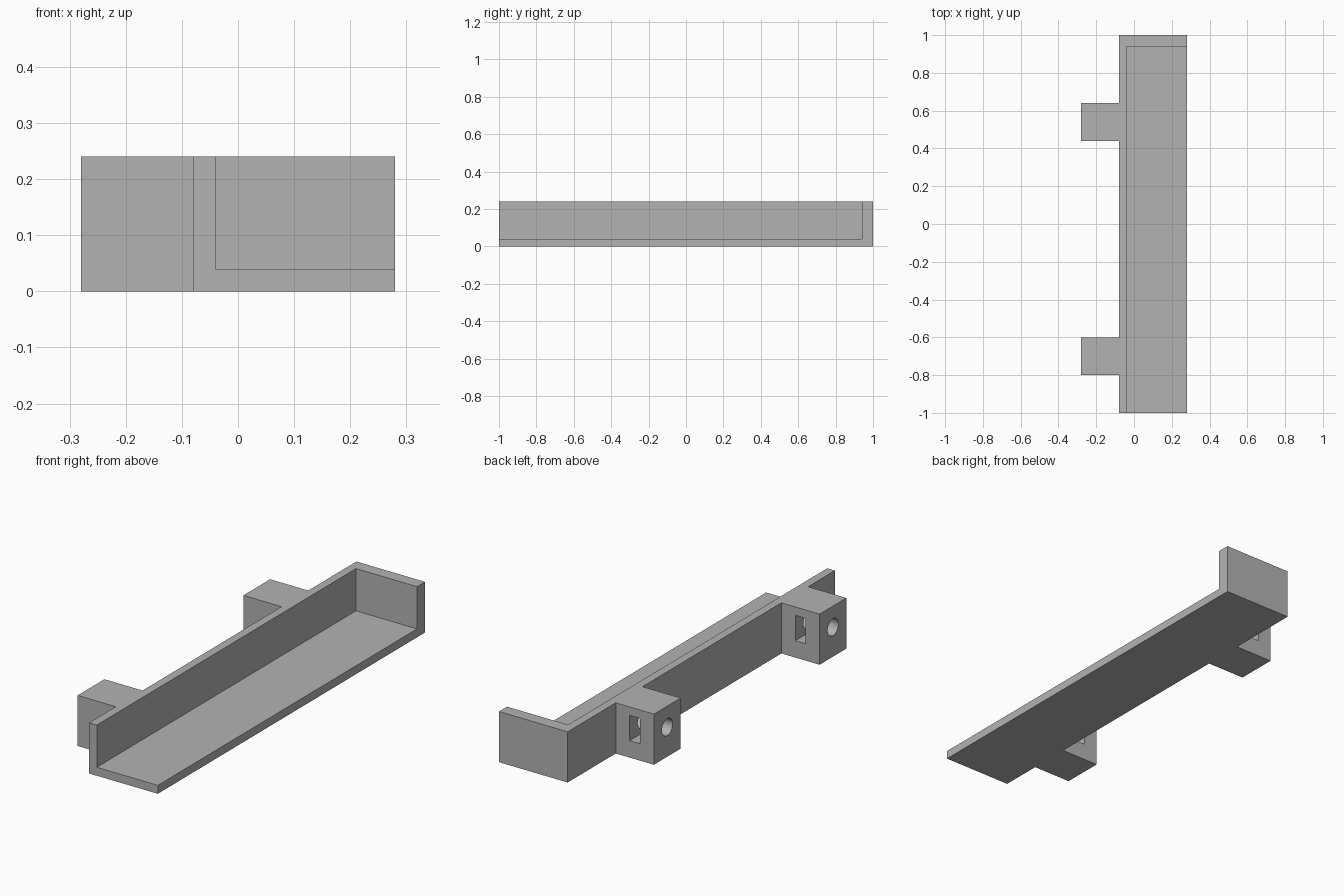
import bpy, bmesh, math
from mathutils import Matrix, Vector

cube = bpy.data.objects.get("Cube")
if cube:
    bpy.data.objects.remove(cube, do_unlink=True)

HEIGHT = 0.24
OUTER, WALL, EDGE = -0.28, -0.08, 0.28   # lug face, wall face, open edge (x)
LUGS = (-0.7, 0.54)                      # lug centres (y)
HALF = 0.1                               # half lug width
BORE_Z = 0.14

grey = bpy.data.materials.new("plain grey")
grey.use_nodes = True
grey.diffuse_color = (0.45, 0.45, 0.45, 1)
grey.node_tree.nodes["Principled BSDF"].inputs["Base Color"].default_value = (0.45, 0.45, 0.45, 1)


def add_object(name, bm):
    bmesh.ops.recalc_face_normals(bm, faces=bm.faces)
    mesh = bpy.data.meshes.new(name)
    bm.to_mesh(mesh)
    bm.free()
    mesh.materials.append(grey)
    obj = bpy.data.objects.new(name, mesh)
    bpy.context.collection.objects.link(obj)
    return obj


def box(name, low, high):
    low, high = Vector(low), Vector(high)
    bm = bmesh.new()
    place = Matrix.Translation((low + high) / 2) @ Matrix.Diagonal((*(high - low), 1))
    bmesh.ops.create_cube(bm, size=1, matrix=place)
    return add_object(name, bm)


def bore(name, y, radius, x0, x1):
    bm = bmesh.new()
    place = Matrix.Translation(((x0 + x1) / 2, y, BORE_Z)) @ Matrix.Rotation(math.pi / 2, 4, "Y")
    bmesh.ops.create_cone(bm, cap_ends=True, segments=48, radius1=radius,
                          radius2=radius, depth=x1 - x0, matrix=place)
    return add_object(name, bm)


def cut(target, cutter):
    mod = target.modifiers.new("cut", "BOOLEAN")
    mod.operation = "DIFFERENCE"
    mod.solver = "EXACT"
    mod.object = cutter
    cutter.hide_render = True
    bpy.context.view_layer.objects.active = target
    bpy.ops.object.modifier_apply(modifier=mod.name)
    bpy.data.objects.remove(cutter, do_unlink=True)


# Tray outline with two mounting lugs, extruded to full height
outline = [(EDGE, 1), (EDGE, -1), (WALL, -1)]
for y in LUGS:
    outline += [(WALL, y - HALF), (OUTER, y - HALF), (OUTER, y + HALF), (WALL, y + HALF)]
outline.append((WALL, 1))
bm = bmesh.new()
base = bm.faces.new([bm.verts.new((x, y, 0)) for x, y in outline])
raised = bmesh.ops.extrude_face_region(bm, geom=[base], use_keep_orig=True)["geom"]
bmesh.ops.translate(bm, vec=(0, 0, HEIGHT),
                    verts=[v for v in raised if isinstance(v, bmesh.types.BMVert)])
tray = add_object("tray_with_lugs", bm)

# Hollow that leaves the floor, side wall and end wall
cut(tray, box("tray_hollow", (-0.04, -1.2, 0.04), (0.4, 0.94, 0.4)))

# Nut slot and screw bore in each lug
for y in LUGS:
    cut(tray, box("nut_slot", (-0.207, y - 0.06, 0.08), (-0.153, y + 0.2, 0.2)))
    cut(tray, bore("screw_bore", y, 0.04, -0.4, WALL))

# Smooth bores, crisp box edges
bpy.ops.object.select_all(action="DESELECT")
tray.select_set(True)
bpy.context.view_layer.objects.active = tray
bpy.ops.object.shade_smooth_by_angle(angle=math.radians(30))
